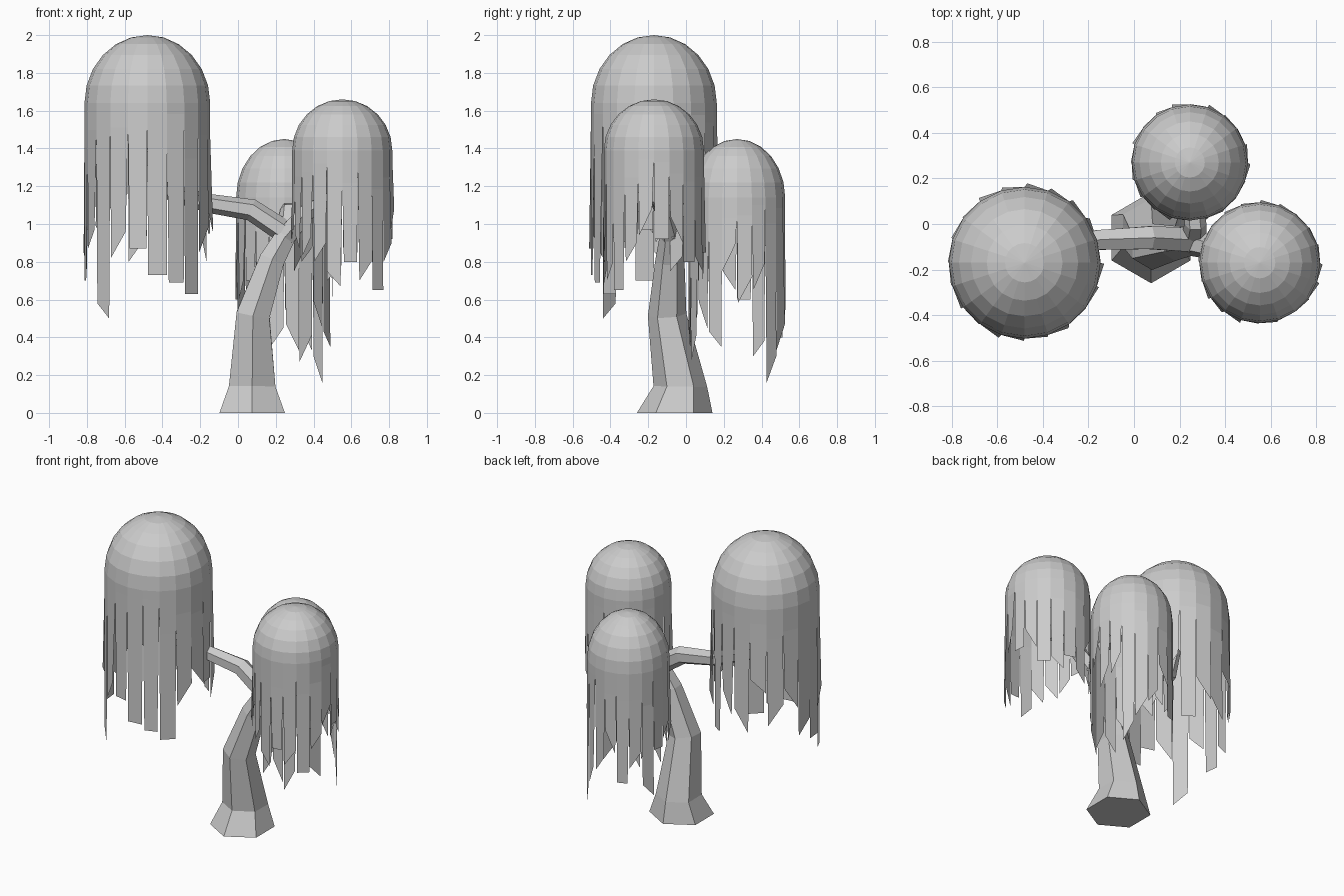
import bpy, bmesh, random
from math import sin, cos, pi
from mathutils import Vector

if "Cube" in bpy.data.objects:
    bpy.data.objects.remove(bpy.data.objects["Cube"])

random.seed(4)


def finish(name, bm):
    me = bpy.data.meshes.new(name)
    bm.to_mesh(me)
    bm.free()
    ob = bpy.data.objects.new(name, me)
    bpy.context.collection.objects.link(ob)
    return ob


def limb(name, path, side, first=None):
    """Hexagonal tube along (x, y, z, radius) points; one corner faces 'side'."""
    bm = bmesh.new()
    pts = [Vector(p[:3]) for p in path]
    rings = []
    for i, p in enumerate(pts):
        a = (p - pts[i - 1]).normalized() if i else Vector()
        b = (pts[i + 1] - p).normalized() if i < len(pts) - 1 else Vector()
        t = (a + b).normalized()
        if i == 0 and first:
            t = Vector(first)
        u = Vector(side)
        u = (u - t * u.dot(t)).normalized()
        v = t.cross(u)
        r = path[i][3]
        rings.append([bm.verts.new(p + r * (u * cos(k * pi / 3) + v * sin(k * pi / 3)))
                      for k in range(6)])
    for lo, hi in zip(rings, rings[1:]):
        for k in range(6):
            j = (k + 1) % 6
            bm.faces.new((lo[k], lo[j], hi[j], hi[k]))
    bm.faces.new(rings[0][::-1])
    bm.faces.new(rings[-1])
    return finish(name, bm)


def canopy(name, cx, cy, r, base, top, ends, n=20, rows=6):
    """Open dome with a ragged curtain of hanging strips below its rim."""
    bm = bmesh.new()

    def at(ang, rad, z):
        return bm.verts.new((cx + rad * cos(ang), cy + rad * sin(ang), z))

    step = 2 * pi / n
    rings = []
    for k in range(rows):
        e = k / rows * pi / 2
        rings.append([at(i * step, r * cos(e), base + (top - base) * sin(e))
                      for i in range(n)])
    tip = bm.verts.new((cx, cy, top))
    for lo, hi in zip(rings, rings[1:]):
        for i in range(n):
            j = (i + 1) % n
            bm.faces.new((lo[i], lo[j], hi[j], hi[i]))
    for i in range(n):
        bm.faces.new((rings[-1][i], rings[-1][(i + 1) % n], tip))
    # Hanging strips, tapered, with slanted ends
    for i, end in enumerate(ends):
        a, b = i * step, (i + 1) * step
        split = base - random.uniform(0.05, 0.3) * (base - end)
        slant = random.choice((0, 0.08, 0.14, -0.1, -0.14))
        ga, gb = random.uniform(0, 0.12) * step, random.uniform(0, 0.12) * step
        flare = random.uniform(1.0, 1.05)
        m0, m1 = at(a, r, split), at(b, r, split)
        e0 = at(a + ga, r, end + max(slant, 0))
        e1 = at(b - gb, r * flare, end + max(-slant, 0))
        bm.faces.new((m0, m1, rings[0][(i + 1) % n], rings[0][i]))
        bm.faces.new((e0, e1, m1, m0))
    return finish(name, bm)


# Trunk and three branches
limb("trunk", [(.075, -.06, 0, .2), (.075, -.03, .14, .142), (.08, -.1, .52, .102),
               (.18, -.085, .81, .077), (.265, -.075, .96, .06)], (0, 1, 0), (0, 0, 1))
limb("left_branch", [(.26, -.07, .95, .062), (.07, -.06, 1.075, .058),
                     (-.16, -.07, 1.11, .05), (-.4, -.14, 1.18, .045),
                     (-.48, -.17, 1.4, .03)], (0, 0, 1))
limb("right_branch", [(.25, -.08, .93, .06), (.36, -.11, 1.06, .05),
                      (.5, -.16, 1.14, .042), (.55, -.17, 1.32, .03)], (0, 1, 0))
limb("back_branch", [(.26, -.07, .93, .06), (.27, .0, 1.07, .048),
                     (.25, .2, 1.1, .04), (.245, .27, 1.2, .03)], (1, 0, 0))

# Canopies: strip end heights listed counter-clockwise from +x
canopy("left_canopy", -.48, -.17, .333, 1.64, 2.0,
       [.95, .8, 1.05, .75, .9, .8, 1.08, .85, .95, .75,
        .7, .87, .5, .82, .87, .73, .69, .63, .85, .95])
canopy("right_canopy", .552, -.17, .265, 1.39, 1.66,
       [.92, .9, .8, .75, .85, .7, .95, .8, .75, .9,
        .97, .87, .83, .8, .67, .8, .7, .65, .8, .94])
canopy("back_canopy", .245, .27, .255, 1.14, 1.45,
       [.58, .65, .16, .33, .45, .6, .4, .5, .3, .6,
        .65, .6, .7, .5, .35, .33, .27, .45, .35, .75])
